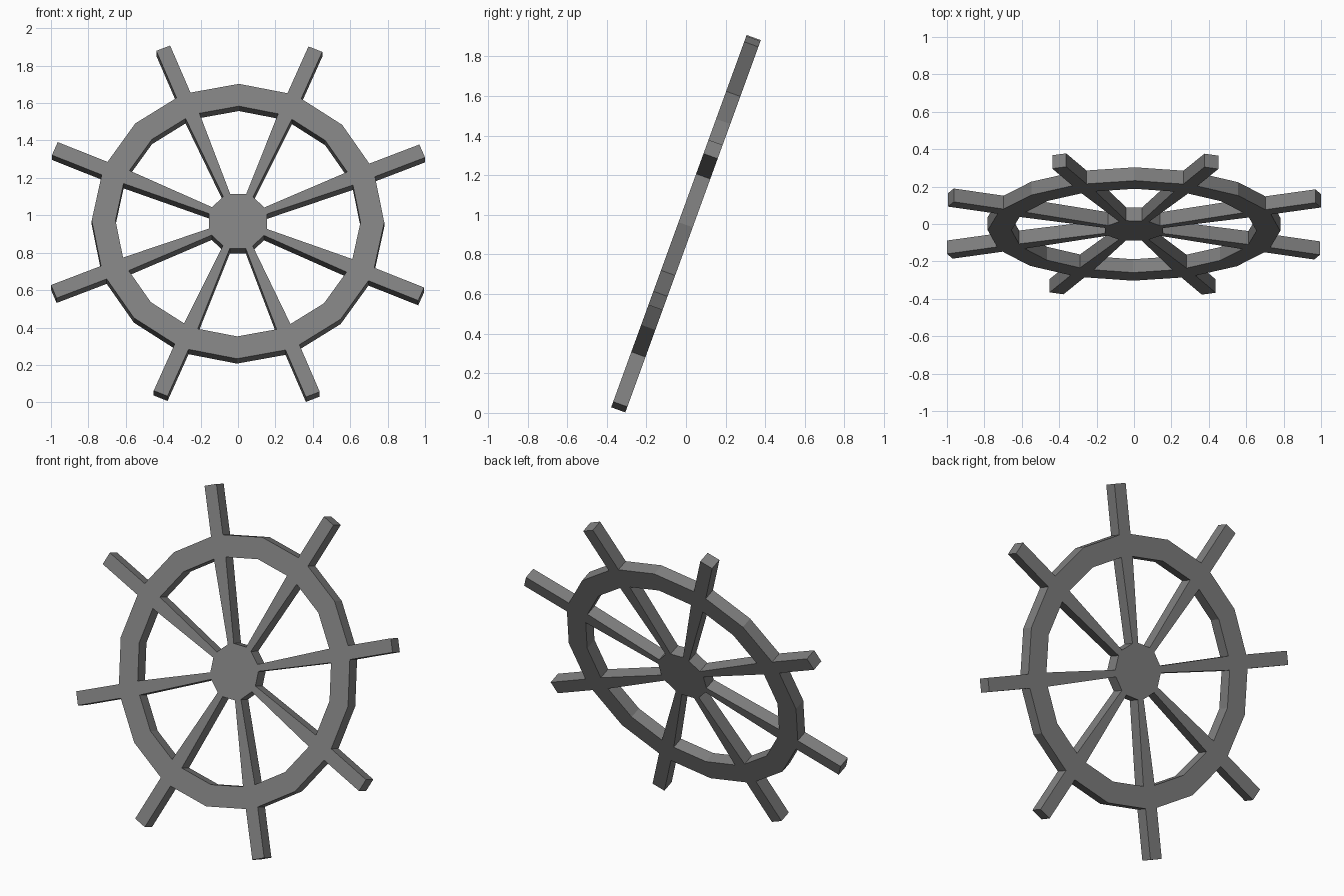
import bpy, bmesh, math
from math import sin, cos, tan, pi, radians
from mathutils import Matrix

cube = bpy.data.objects.get("Cube")
if cube:
    bpy.data.objects.remove(cube, do_unlink=True)

# Main dimensions, measured in the plane of the wheel
THICK = 0.076
RIM_OUT, RIM_IN = 0.782, 0.655
HUB_R = 0.155 / cos(pi / 8)
TIP_R = 1.063
HALF_W = 0.04        # half width of handle and outer spoke end
HALF_HUB = 0.02      # half width of spoke at the hub
TURN = radians(-0.4)
PLACE = Matrix.Translation((0, 0, 0.955)) @ Matrix.Rotation(radians(70), 4, 'X')

grey = bpy.data.materials.new("dark grey")
grey.use_nodes = True
COLOUR = (0.21, 0.21, 0.21, 1)
grey.diffuse_color = COLOUR
grey.node_tree.nodes["Principled BSDF"].inputs["Base Color"].default_value = COLOUR


def finish(name, bm, angle=0.0):
    """Turn a flat sheet into a slab, lean it back and link it."""
    bmesh.ops.recalc_face_normals(bm, faces=bm.faces)
    sheet = bm.faces[:]
    top = bmesh.ops.extrude_face_region(bm, geom=sheet, use_keep_orig=True)["geom"]
    bmesh.ops.translate(bm, vec=(0, 0, THICK),
                        verts=[v for v in top if isinstance(v, bmesh.types.BMVert)])
    bmesh.ops.translate(bm, vec=(0, 0, -THICK / 2), verts=bm.verts)
    bmesh.ops.transform(bm, matrix=PLACE @ Matrix.Rotation(angle + TURN, 4, 'Z'), verts=bm.verts)
    bmesh.ops.recalc_face_normals(bm, faces=bm.faces)
    mesh = bpy.data.meshes.new(name)
    bm.to_mesh(mesh)
    bm.free()
    mesh.materials.append(grey)
    obj = bpy.data.objects.new(name, mesh)
    bpy.context.collection.objects.link(obj)


def slab(name, points, angle=0.0):
    bm = bmesh.new()
    bm.faces.new([bm.verts.new((x, y, 0)) for x, y in points])
    finish(name, bm, angle)


def circle(radius, sides, offset=0.0):
    return [(radius * cos(offset + 2 * pi * i / sides),
             radius * sin(offset + 2 * pi * i / sides)) for i in range(sides)]


# Eight-sided hub
slab("hub", circle(HUB_R, 8, pi / 8))

# Sixteen-sided rim
bm = bmesh.new()
outer = [bm.verts.new((x, y, 0)) for x, y in circle(RIM_OUT, 16)]
inner = [bm.verts.new((x, y, 0)) for x, y in circle(RIM_IN, 16)]
for i in range(16):
    j = (i + 1) % 16
    bm.faces.new((outer[i], outer[j], inner[j], inner[i]))
finish("rim", bm)

# Tapered spokes and straight handles, fitted to the hub and rim corners
rim_drop = HALF_W * tan(pi / 16)
hub_drop = HALF_HUB * tan(pi / 8)
spoke = [(HUB_R, 0), (HUB_R - hub_drop, -HALF_HUB), (RIM_IN - rim_drop, -HALF_W),
         (RIM_IN, 0), (RIM_IN - rim_drop, HALF_W), (HUB_R - hub_drop, HALF_HUB)]
handle = [(RIM_OUT, 0), (RIM_OUT - rim_drop, -HALF_W), (TIP_R, -HALF_W),
          (TIP_R, HALF_W), (RIM_OUT - rim_drop, HALF_W)]
for k in range(8):
    angle = pi / 8 + k * pi / 4
    slab(f"spoke_{k + 1}", spoke, angle)
    slab(f"handle_{k + 1}", handle, angle)
